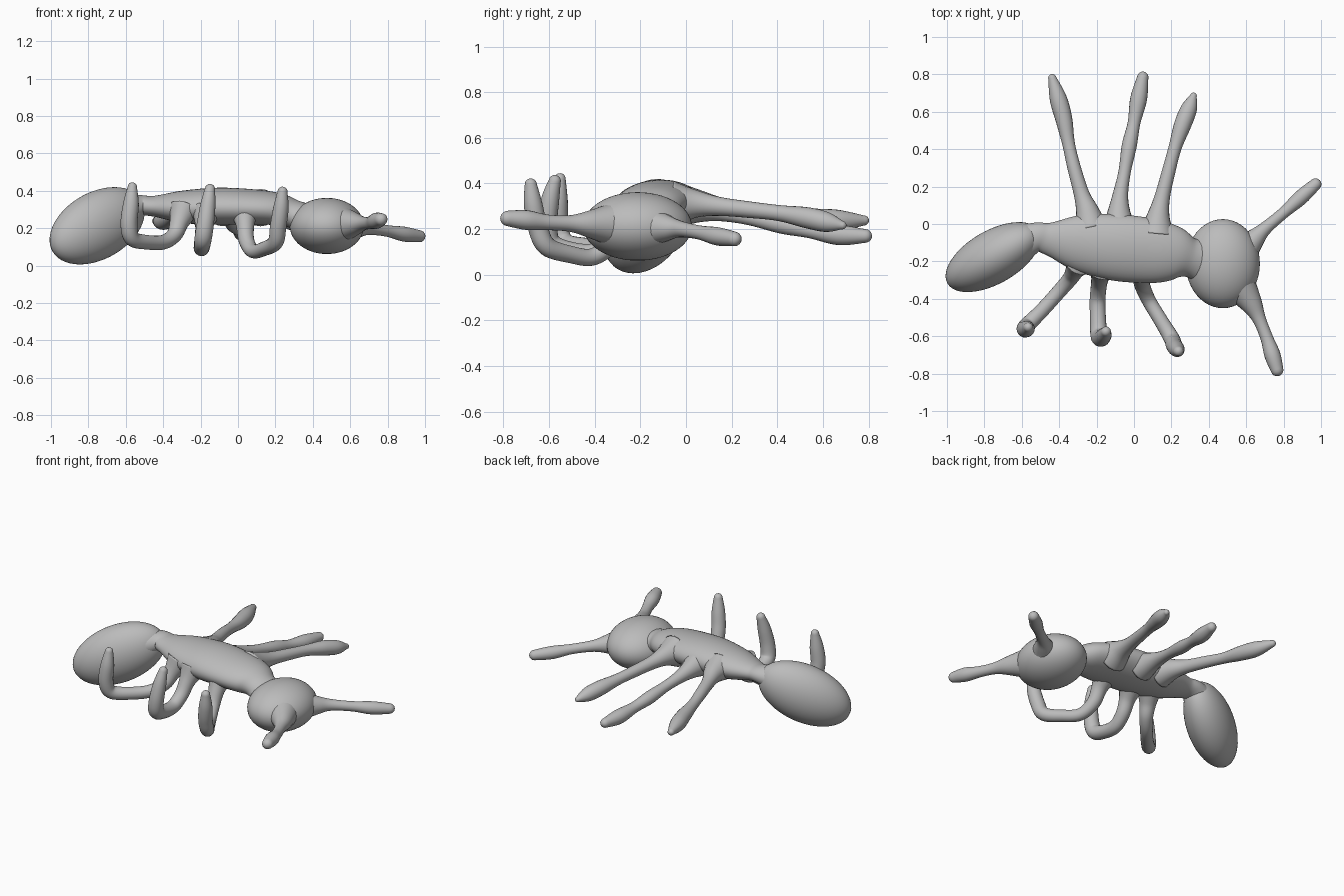
import bpy, bmesh, math
from mathutils import Vector, Euler

grey = bpy.data.materials.new("warm_grey")
grey.diffuse_color = (0.5, 0.5, 0.5, 1)


def finish(bm, name):
    bmesh.ops.recalc_face_normals(bm, faces=bm.faces)
    mesh = bpy.data.meshes.new(name)
    bm.to_mesh(mesh)
    bm.free()
    mesh.materials.append(grey)
    mesh.polygons.foreach_set("use_smooth", [True] * len(mesh.polygons))
    obj = bpy.data.objects.new(name, mesh)
    bpy.context.collection.objects.link(obj)
    return obj


def ellipsoid(name, centre, radii, rotation=(0, 0, 0)):
    bm = bmesh.new()
    bmesh.ops.create_uvsphere(bm, u_segments=48, v_segments=28, radius=1)
    obj = finish(bm, name)
    obj.location, obj.scale = centre, radii
    obj.rotation_euler = rotation
    return obj


def spline(keys, steps=6):
    """Catmull-Rom samples through tuples of any length."""
    k = [keys[0]] + list(keys) + [keys[-1]]
    out = []
    for i in range(1, len(k) - 2):
        for s in range(steps):
            t = s / steps
            out.append([0.5 * (2 * b + (c - a) * t + (2 * a - 5 * b + 4 * c - d) * t * t
                               + (3 * b - a - 3 * c + d) * t ** 3)
                        for a, b, c, d in zip(*k[i - 1:i + 3])])
    return out + [list(keys[-1])]


def loft(name, keys, sides=20):
    """Sweep an ellipse along keys of (x, y, z, half width[, half height]) with a round tip."""
    rings = spline([k if len(k) == 5 else (*k, k[3]) for k in keys])
    pts = [(Vector(r[:3]), r[3], r[4]) for r in rings]
    end, w, h = pts[-1]
    ahead = (end - pts[-2][0]).normalized()
    for a in (20, 40, 60, 75, 86):
        a = math.radians(a)
        pts.append((end + ahead * w * math.sin(a), w * math.cos(a), h * math.cos(a)))
    bm = bmesh.new()
    prev, up = None, Vector((0, 0, 1))
    for i, (p, w, h) in enumerate(pts):
        tangent = (pts[min(i + 1, len(pts) - 1)][0] - pts[max(i - 1, 0)][0]).normalized()
        if i == 0 and abs(tangent.z) > 0.7:
            up = Vector((1, 0, 0))
        up = (up - tangent * up.dot(tangent)).normalized()
        side = tangent.cross(up)
        ring = []
        for j in range(sides):
            a = math.tau * j / sides
            ring.append(bm.verts.new(p + side * w * math.cos(a) + up * h * math.sin(a)))
        if prev:
            for j in range(sides):
                n = (j + 1) % sides
                bm.faces.new((prev[j], prev[n], ring[n], ring[j]))
        else:
            bm.faces.new(ring[::-1])
        prev = ring
    bm.faces.new(prev)
    return finish(bm, name)


# Main body masses
ellipsoid("abdomen", (-0.753, -0.177, 0.213), (0.30, 0.142, 0.18),
          Euler((0, math.radians(-25), math.radians(30))))
ellipsoid("head", (0.475, -0.212, 0.212), (0.198, 0.238, 0.15))
loft("thorax", [
    (-0.60, -0.10, 0.30, 0.10, 0.09), (-0.52, -0.07, 0.32, 0.078, 0.058),
    (-0.45, -0.08, 0.318, 0.09, 0.055), (-0.30, -0.10, 0.315, 0.15, 0.085),
    (-0.10, -0.125, 0.318, 0.178, 0.098), (0.10, -0.145, 0.313, 0.172, 0.092),
    (0.22, -0.16, 0.30, 0.145, 0.085), (0.30, -0.18, 0.275, 0.105, 0.075),
    (0.38, -0.20, 0.24, 0.13, 0.09)], 40)

# Antennae, flared where they meet the head
loft("antenna_back", [
    (0.57, -0.16, 0.21, 0.09), (0.64, -0.085, 0.205, 0.058), (0.70, -0.025, 0.20, 0.036),
    (0.80, 0.06, 0.185, 0.031), (0.89, 0.14, 0.168, 0.04), (0.97, 0.212, 0.157, 0.032)])
loft("antenna_front", [
    (0.57, -0.34, 0.22, 0.09), (0.63, -0.43, 0.222, 0.058), (0.67, -0.51, 0.225, 0.036),
    (0.71, -0.61, 0.23, 0.034), (0.74, -0.70, 0.24, 0.043), (0.765, -0.78, 0.247, 0.034)])

# Outstretched legs on the back side
loft("back_leg_rear", [
    (-0.23, -0.02, 0.31, 0.09), (-0.25, 0.07, 0.305, 0.062), (-0.28, 0.16, 0.295, 0.042),
    (-0.32, 0.30, 0.28, 0.036), (-0.35, 0.43, 0.26, 0.034), (-0.375, 0.56, 0.245, 0.045),
    (-0.405, 0.67, 0.238, 0.046), (-0.437, 0.78, 0.238, 0.022)])
loft("back_leg_middle", [
    (-0.08, -0.02, 0.30, 0.09), (-0.08, 0.07, 0.29, 0.06), (-0.072, 0.16, 0.275, 0.041),
    (-0.05, 0.28, 0.25, 0.033), (-0.025, 0.42, 0.22, 0.040), (0.0, 0.54, 0.195, 0.034),
    (0.025, 0.67, 0.175, 0.045), (0.047, 0.785, 0.17, 0.030)])
loft("back_leg_front", [
    (0.12, -0.05, 0.31, 0.10), (0.13, 0.04, 0.31, 0.062), (0.15, 0.14, 0.30, 0.042),
    (0.185, 0.28, 0.285, 0.036), (0.22, 0.41, 0.27, 0.035), (0.26, 0.53, 0.25, 0.046),
    (0.295, 0.62, 0.23, 0.043), (0.318, 0.685, 0.217, 0.018)])

# Bent legs on the front side, down, out and up
loft("bent_leg_rear", [
    (-0.29, -0.20, 0.30, 0.08), (-0.315, -0.245, 0.23, 0.052), (-0.34, -0.29, 0.165, 0.042),
    (-0.40, -0.36, 0.125, 0.039), (-0.49, -0.46, 0.125, 0.039), (-0.565, -0.535, 0.145, 0.042),
    (-0.583, -0.56, 0.22, 0.045), (-0.572, -0.56, 0.33, 0.042), (-0.565, -0.552, 0.42, 0.025)])
loft("bent_leg_middle", [
    (-0.17, -0.23, 0.29, 0.08), (-0.18, -0.28, 0.22, 0.05), (-0.188, -0.33, 0.145, 0.043),
    (-0.195, -0.41, 0.095, 0.042), (-0.192, -0.52, 0.105, 0.043), (-0.187, -0.595, 0.14, 0.046),
    (-0.175, -0.61, 0.22, 0.046), (-0.16, -0.595, 0.33, 0.040), (-0.15, -0.575, 0.41, 0.027)])
loft("bent_leg_front", [
    (0.035, -0.23, 0.29, 0.08), (0.038, -0.28, 0.22, 0.05), (0.045, -0.33, 0.135, 0.042),
    (0.08, -0.41, 0.078, 0.038), (0.14, -0.51, 0.09, 0.038), (0.20, -0.61, 0.125, 0.042),
    (0.215, -0.65, 0.21, 0.044), (0.23, -0.67, 0.31, 0.041), (0.238, -0.68, 0.395, 0.027)])
